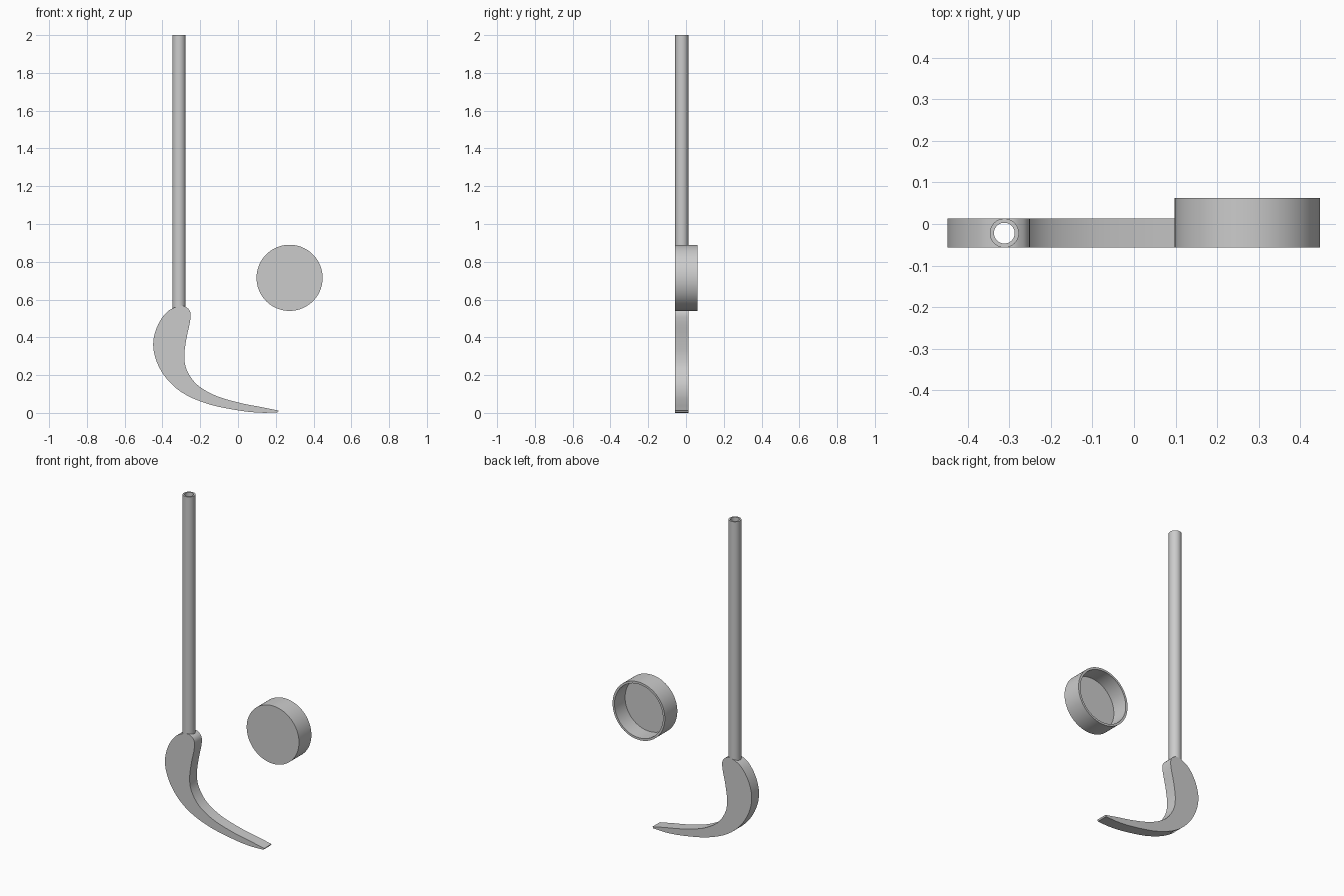
import bpy, bmesh, math
from mathutils import Vector, Matrix

cube = bpy.data.objects.get("Cube")
if cube:
    bpy.data.objects.remove(cube, do_unlink=True)

grey = bpy.data.materials.new("plain grey")
grey.use_nodes = True
grey.diffuse_color = (0.6, 0.6, 0.6, 1)
grey.node_tree.nodes["Principled BSDF"].inputs["Base Color"].default_value = (0.6, 0.6, 0.6, 1)

SHAFT_X, SHAFT_Y = -0.312, -0.022
HALF_DEPTH, BORE = 0.035, 0.025


def finish(name, bm):
    """Turn a bmesh into a smooth-shaded object with sharp edges kept."""
    bmesh.ops.recalc_face_normals(bm, faces=bm.faces)
    mesh = bpy.data.meshes.new(name)
    bm.to_mesh(mesh)
    bm.free()
    mesh.materials.append(grey)
    obj = bpy.data.objects.new(name, mesh)
    bpy.context.collection.objects.link(obj)
    return obj


def smooth(obj):
    bpy.ops.object.select_all(action='DESELECT')
    obj.select_set(True)
    bpy.context.view_layer.objects.active = obj
    bpy.ops.object.shade_smooth_by_angle(angle=math.radians(30))


def lathe(name, profile, matrix, closed=True, steps=64):
    """Revolve a (radius, height) profile about local z, then place it."""
    bm = bmesh.new()
    verts = [bm.verts.new((r, 0, h)) for r, h in profile]
    edges = [bm.edges.new(p) for p in zip(verts, verts[1:])]
    if closed:
        edges.append(bm.edges.new((verts[-1], verts[0])))
    bmesh.ops.spin(bm, geom=verts + edges, cent=(0, 0, 0), axis=(0, 0, 1),
                   angle=math.tau, steps=steps)
    bmesh.ops.remove_doubles(bm, verts=bm.verts, dist=1e-5)
    bm.transform(matrix)
    return finish(name, bm)


def curve_through(points, steps=6):
    """Smooth path passing through all the points."""
    p = [Vector(q) for q in points]
    p = [p[0] * 2 - p[1]] + p + [p[-1] * 2 - p[-2]]
    path = []
    for a, b, c, d in zip(p, p[1:], p[2:], p[3:]):
        for i in range(steps):
            t = i / steps
            path.append(0.5 * (2 * b + (c - a) * t + (2 * a - 5 * b + 4 * c - d) * t ** 2
                               + (3 * b - a - 3 * c + d) * t ** 3))
    return path + [p[-2]]


# Hollow shaft
at_shaft = Matrix.Translation((SHAFT_X, SHAFT_Y, 0))
shaft = lathe("shaft", [(BORE, 0.545), (HALF_DEPTH, 0.545), (HALF_DEPTH, 2), (BORE, 2)], at_shaft)
smooth(shaft)

# Hooked blade: outline from the tip, around the heel and back to the tip
outline = [(0.21, 0.003), (0.12, 0.001), (0.01, 0.012), (-0.148, 0.044), (-0.28, 0.098),
           (-0.37, 0.172), (-0.428, 0.265), (-0.449, 0.362), (-0.428, 0.457),
           (-0.375, 0.535), (-0.306, 0.567), (-0.27, 0.557), (-0.252, 0.53),
           (-0.254, 0.483), (-0.274, 0.388), (-0.284, 0.298), (-0.27, 0.225),
           (-0.217, 0.15), (-0.12, 0.092), (0.01, 0.053), (0.127, 0.03), (0.215, 0.012)]
bm = bmesh.new()
face = bm.faces.new([bm.verts.new((q.x, SHAFT_Y - HALF_DEPTH, max(q.y, 0)))
                     for q in curve_through(outline)])
grown = bmesh.ops.extrude_face_region(bm, geom=[face])["geom"]
bmesh.ops.translate(bm, vec=(0, 2 * HALF_DEPTH, 0),
                    verts=[v for v in grown if isinstance(v, bmesh.types.BMVert)])
blade = finish("blade", bm)

# Bore the shaft hole down through the blade
cutter = lathe("bore_cutter", [(0, -0.1), (BORE, -0.1), (BORE, 0.8), (0, 0.8)],
               at_shaft, closed=False)
cutter.hide_render = True
bore = blade.modifiers.new("bore", 'BOOLEAN')
bore.operation, bore.solver, bore.object = 'DIFFERENCE', 'EXACT', cutter
bpy.context.view_layer.objects.active = blade
bpy.ops.object.modifier_apply(modifier=bore.name)
bpy.data.objects.remove(cutter, do_unlink=True)
smooth(blade)

# Round cup lying on its side, open to the back
R, WALL, DEPTH = 0.175, 0.013, 0.119
at_cup = Matrix.Translation((0.273, -0.057, 0.715)) @ Matrix.Rotation(-math.pi / 2, 4, 'X')
cup = lathe("cup", [(0, 0), (R, 0), (R, DEPTH), (R - WALL, DEPTH), (R - WALL, 0.018), (0, 0.018)],
            at_cup, closed=False, steps=96)
smooth(cup)
